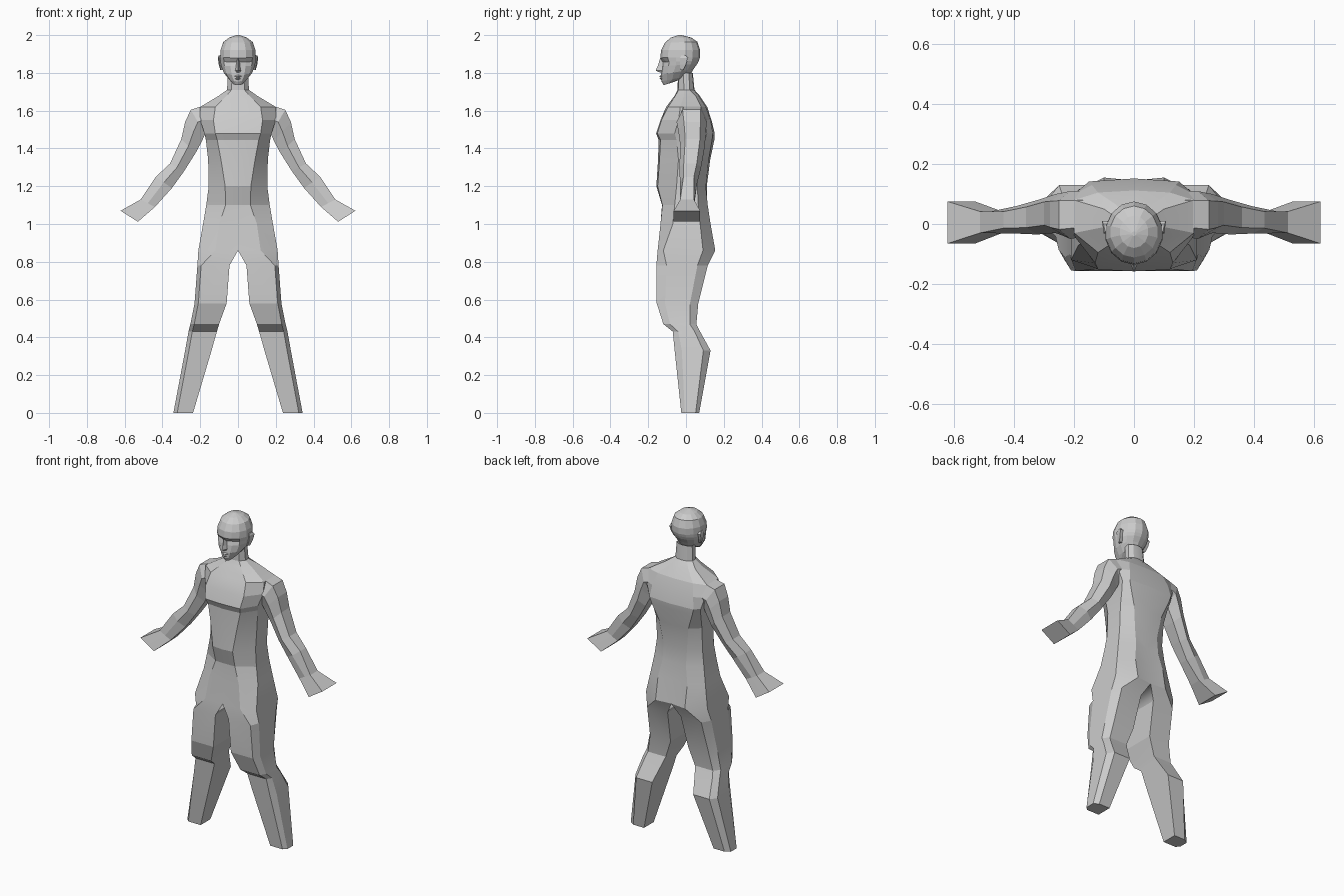
import bpy, bmesh, math


def loft(name, rings, open_until=0, cap_start=True, cap_end=True, mirror=True, smooth=0):
    """Skin a stack of point rings; rings before open_until stay open on the centre line."""
    bm = bmesh.new()
    loops = [[bm.verts.new(p) for p in r] for r in rings]
    n = len(rings[0])
    for k, (a, b) in enumerate(zip(loops, loops[1:])):
        for i in range(n - 1 if k < open_until else n):
            j = (i + 1) % n
            bm.faces.new((a[i], a[j], b[j], b[i]))
    if cap_start:
        bm.faces.new(loops[0])
    if cap_end:
        bm.faces.new(loops[-1])
    bmesh.ops.recalc_face_normals(bm, faces=bm.faces)
    me = bpy.data.meshes.new(name)
    bm.to_mesh(me)
    bm.free()
    ob = bpy.data.objects.new(name, me)
    bpy.context.collection.objects.link(ob)
    if mirror:
        m = ob.modifiers.new("mirror", 'MIRROR')
        m.merge_threshold = 0.001
    if smooth:
        bpy.ops.object.select_all(action='DESELECT')
        ob.select_set(True)
        bpy.context.view_layer.objects.active = ob
        bpy.ops.object.shade_smooth_by_angle(angle=math.radians(smooth))
    return ob


# Neck and torso half sections:
# z, front centre y, front edge x/y, half width, side front y, side back y, back edge x/y, back centre y
torso = [
    (1.80, -.042, .030, -.037, .053, -.015, .015, .030, .032, .036),
    (1.71, -.045, .035, -.040, .058, -.010, .020, .035, .040, .045),
    (1.68, -.060, .060, -.055, .100, -.010, .050, .060, .065, .072),
    (1.62, -.105, .120, -.095, .200, -.030, .080, .120, .105, .112),
    (1.55, -.135, .130, -.130, .200, -.040, .100, .140, .130, .135),
    (1.48, -.158, .120, -.152, .178, -.060, .110, .150, .142, .152),
    (1.445, -.145, .110, -.135, .170, -.050, .100, .140, .138, .150),
    (1.34, -.148, .090, -.140, .158, -.040, .070, .100, .120, .128),
    (1.20, -.157, .068, -.150, .155, -.050, .060, .080, .105, .110),
    (1.10, -.127, .066, -.125, .168, -.060, .065, .080, .115, .110),
    (1.00, -.130, .100, -.135, .185, -.070, .075, .100, .130, .125),
    (0.86, -.150, .120, -.150, .210, -.120, .090, .100, .155, .145),
]
body = [[(0, a, z), (bx, by, z), (w, c, z), (w, d, z), (ex, ey, z), (0, f, z)]
        for z, a, bx, by, w, c, d, ex, ey, f in torso]

# Leg sections: z, inner x, outer x, front y, back y
for z, xi, xo, yf, yb in [
    (.78, .045, .215, -.157, .115),
    (.58, .060, .230, -.155, .065),
    (.47, .100, .252, -.120, .055),
    (.43, .112, .262, -.070, .075),
    (.33, .140, .280, -.060, .130),
    (.00, .238, .342, -.025, .070),
]:
    d = yb - yf
    body.append([(xi, yf, z), (xo - .02, yf, z), (xo, yf + d * .2, z),
                 (xo, yb - d * .2, z), (xo - .03, yb, z), (xi, yb, z)])
loft("body_and_legs", body, open_until=len(torso) - 1, cap_start=False, smooth=14)

# Arms: upper edge x/z, lower edge x/z, front y, back y
arm = []
for tx, tz, lx, lz, yf, yb in [
    (.170, 1.630, .140, 1.49, -.040, .110),
    (.250, 1.605, .175, 1.475, -.050, .110),
    (.280, 1.540, .190, 1.44, -.040, .105),
    (.300, 1.450, .225, 1.375, -.030, .100),
    (.360, 1.320, .285, 1.28, -.035, .080),
    (.435, 1.250, .350, 1.19, -.032, .060),
    (.515, 1.130, .440, 1.09, -.030, .042),
    (.622, 1.070, .530, 1.012, -.065, .075),
]:
    e = 0 if tx > .5 else (yb - yf) * .2
    mx, mz = (tx + lx) / 2, (tz + lz) / 2
    arm.append([(tx, yf + e, tz), (tx, yb - e, tz), (mx, yb, mz),
                (lx, yb - e, lz), (lx, yf + e, lz), (mx, yf, mz)])
loft("arm_and_hand", arm)

# Head: front z, back z, front y, back y, half width, eye inset
N = 14
head = []
for zf, zb, yf, yb, w, eye in [
    (1.735, 1.750, -.118, -.070, .025, 0),
    (1.755, 1.785, -.130, .020, .050, 0),
    (1.790, 1.820, -.132, .040, .078, 0),
    (1.835, 1.848, -.127, .060, .092, 0),
    (1.858, 1.865, -.127, .068, .096, .014),
    (1.880, 1.883, -.136, .074, .097, 0),
    (1.920, 1.920, -.132, .075, .095, 0),
    (1.960, 1.965, -.112, .060, .080, 0),
    (1.987, 1.987, -.080, .028, .048, 0),
    (2.000, 2.000, -.040, -.025, .008, 0),
]:
    ring = []
    for k in range(N):
        t = 2 * math.pi * k / N
        u = (1 + math.cos(t)) / 2
        y = yb + (yf - yb) * u + (eye if k in (1, N - 1) else 0)
        ring.append((w * math.sin(t), y, zb + (zf - zb) * u))
    head.append(ring)
loft("head", head, mirror=False)

# Nose wedge: z, half width, tip y
loft("nose", [[(-w, -.115, z), (0, y, z), (w, -.115, z)] for z, w, y in
              [(1.880, .010, -.136), (1.835, .014, -.150), (1.812, .020, -.161), (1.803, .018, -.140)]],
     mirror=False)

# Lips
loft("lips", [[(-w, -.115, z), (0, y, z), (w, -.115, z)] for z, w, y in
              [(1.790, .022, -.134), (1.781, .034, -.142), (1.776, .034, -.134),
               (1.771, .032, -.140), (1.763, .022, -.131)]], mirror=False)

# Ears: z, front y, back y, outer x
loft("ear", [[(.075, a, z), (x - .006, a, z), (x, b, z), (.075, b, z)] for z, a, b, x in
             [(1.815, -.030, -.015, .094), (1.845, -.032, .000, .102),
              (1.880, -.032, .010, .107), (1.892, -.025, .000, .102)]])
